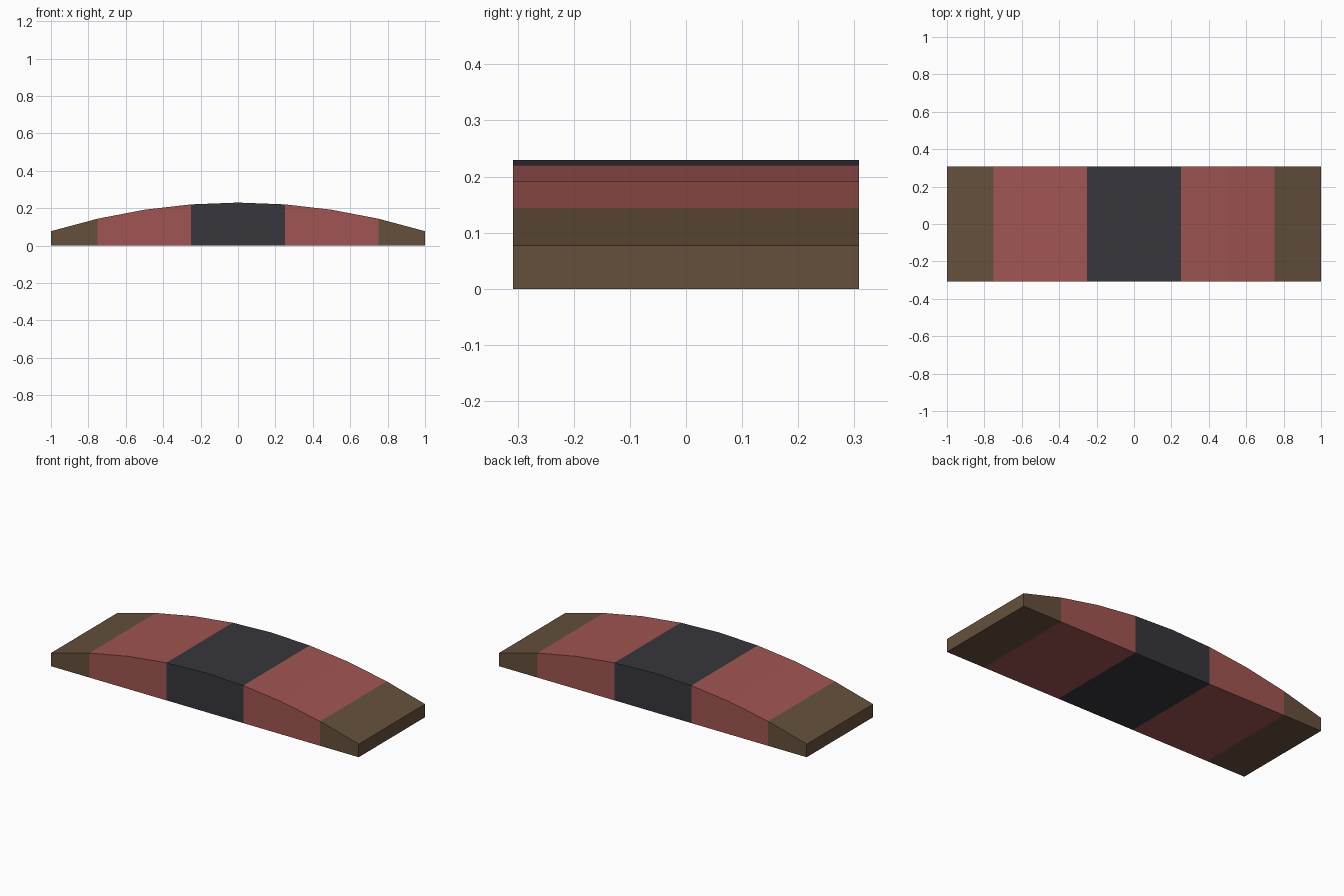
import bpy
import bmesh

cube = bpy.data.objects.get("Cube")
if cube:
    bpy.data.objects.remove(cube, do_unlink=True)

HALF_DEPTH = 0.308
END_HEIGHT = 0.077
PEAK_HEIGHT = 0.23
SEGMENTS = 8


def make_material(name, rgb):
    """Flat material from 8-bit display values."""
    color = [((c / 255 + 0.055) / 1.055) ** 2.4 for c in rgb] + [1.0]
    mat = bpy.data.materials.new(name)
    mat.use_nodes = True
    mat.diffuse_color = color
    mat.node_tree.nodes["Principled BSDF"].inputs["Base Color"].default_value = color
    return mat


materials = [
    make_material("charcoal", (55, 54, 60)),
    make_material("brick red", (160, 85, 82)),
    make_material("brown", (101, 80, 60)),
]


def arch_height(x):
    return PEAK_HEIGHT - (PEAK_HEIGHT - END_HEIGHT) * x * x


# Arched block: one column of the side profile per segment
bm = bmesh.new()
xs = [-1 + 2 * i / SEGMENTS for i in range(SEGMENTS + 1)]
bottom = [bm.verts.new((x, -HALF_DEPTH, 0)) for x in xs]
top = [bm.verts.new((x, -HALF_DEPTH, arch_height(x))) for x in xs]
for i in range(SEGMENTS):
    bm.faces.new((bottom[i], bottom[i + 1], top[i + 1], top[i]))

# Extrude the profile to the back, keeping the front closed
result = bmesh.ops.extrude_face_region(bm, geom=bm.faces[:], use_keep_orig=True)
moved = [v for v in result["geom"] if isinstance(v, bmesh.types.BMVert)]
bmesh.ops.translate(bm, verts=moved, vec=(0, 2 * HALF_DEPTH, 0))
bmesh.ops.recalc_face_normals(bm, faces=bm.faces[:])

# Colour bands by distance from the middle
for face in bm.faces:
    distance = abs(face.calc_center_median().x)
    face.material_index = 0 if distance < 0.25 else 1 if distance < 0.75 else 2

mesh = bpy.data.meshes.new("arched_block")
bm.to_mesh(mesh)
bm.free()
for mat in materials:
    mesh.materials.append(mat)
block = bpy.data.objects.new("arched_block", mesh)
bpy.context.collection.objects.link(block)
